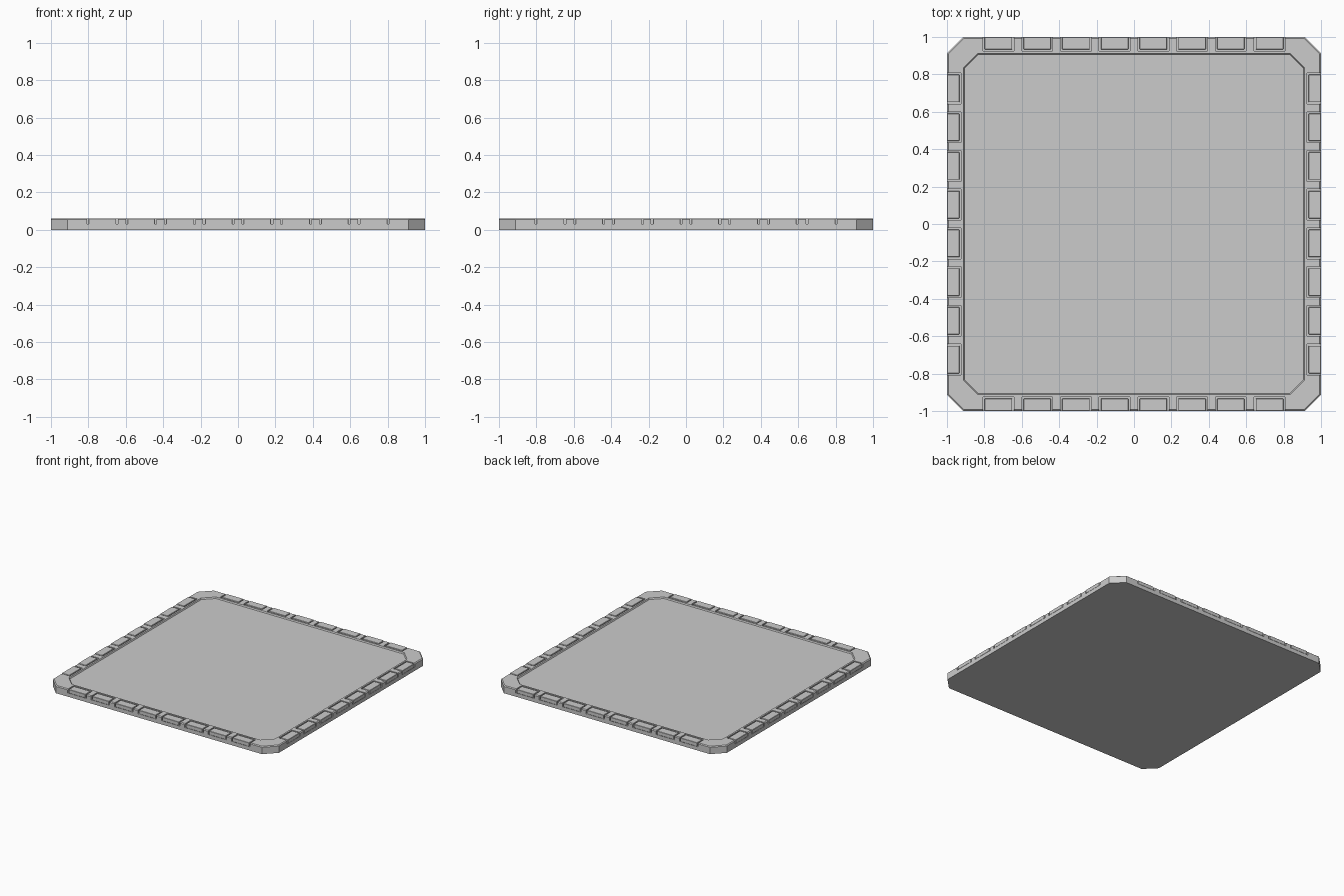
import bpy, bmesh
from math import pi
from mathutils import Matrix, Vector

if "Cube" in bpy.data.objects:
    bpy.data.objects.remove(bpy.data.objects["Cube"])

H = 0.06          # slab height
PITCH = 0.207     # block spacing along each edge
NOTCH_W = 0.165   # notch width
GAP = 0.009       # groove around each block


def octagon(half, cut):
    a, b = half, half - cut
    return [(b, -a), (a, -b), (a, b), (b, a), (-b, a), (-a, b), (-a, -b), (-b, -a)]


def finish(name, bm):
    bmesh.ops.recalc_face_normals(bm, faces=bm.faces)
    me = bpy.data.meshes.new(name)
    bm.to_mesh(me)
    bm.free()
    ob = bpy.data.objects.new(name, me)
    bpy.context.collection.objects.link(ob)
    return ob


def edge_boxes(name, width, y0, y1, z0, z1, bevel=0):
    # Eight boxes along each of the four edges
    bm = bmesh.new()
    for side in range(4):
        for i in range(8):
            m = (Matrix.Rotation(side * pi / 2, 4, 'Z')
                 @ Matrix.Translation(((i - 3.5) * PITCH, (y0 + y1) / 2, (z0 + z1) / 2))
                 @ Matrix.Diagonal((width, y1 - y0, z1 - z0, 1)))
            bmesh.ops.create_cube(bm, size=1, matrix=m)
    if bevel:
        bmesh.ops.bevel(bm, geom=bm.edges[:], offset=bevel, segments=1, affect='EDGES')
    return finish(name, bm)


# Slab: stacked octagon loops with a bevelled rim and a recessed centre panel
bm = bmesh.new()
loops = []
for half, cut, z in [(1.0, 0.088, 0), (1.0, 0.088, H - 0.006), (0.993, 0.085, H),
                     (0.912, 0.078, H), (0.907, 0.076, H - 0.01)]:
    loops.append([bm.verts.new((x, y, z)) for x, y in octagon(half, cut)])
for lo, hi in zip(loops, loops[1:]):
    for i in range(8):
        j = (i + 1) % 8
        bm.faces.new((lo[i], lo[j], hi[j], hi[i]))
bm.faces.new(loops[0][::-1])
bm.faces.new(loops[-1])
slab = finish("floor_slab", bm)

# Notches cut into the rim
cutter = edge_boxes("notch_cutter", NOTCH_W, -1.05, -0.925, 0.03, 0.1)
cutter.hide_render = True
cutter.hide_viewport = True
mod = slab.modifiers.new("notches", 'BOOLEAN')
mod.operation = 'DIFFERENCE'
mod.solver = 'EXACT'
mod.object = cutter

# Blocks seated in the notches
edge_boxes("edge_blocks", NOTCH_W - 2 * GAP, -1.0, -0.925 - GAP, 0.03, H, 0.002)
